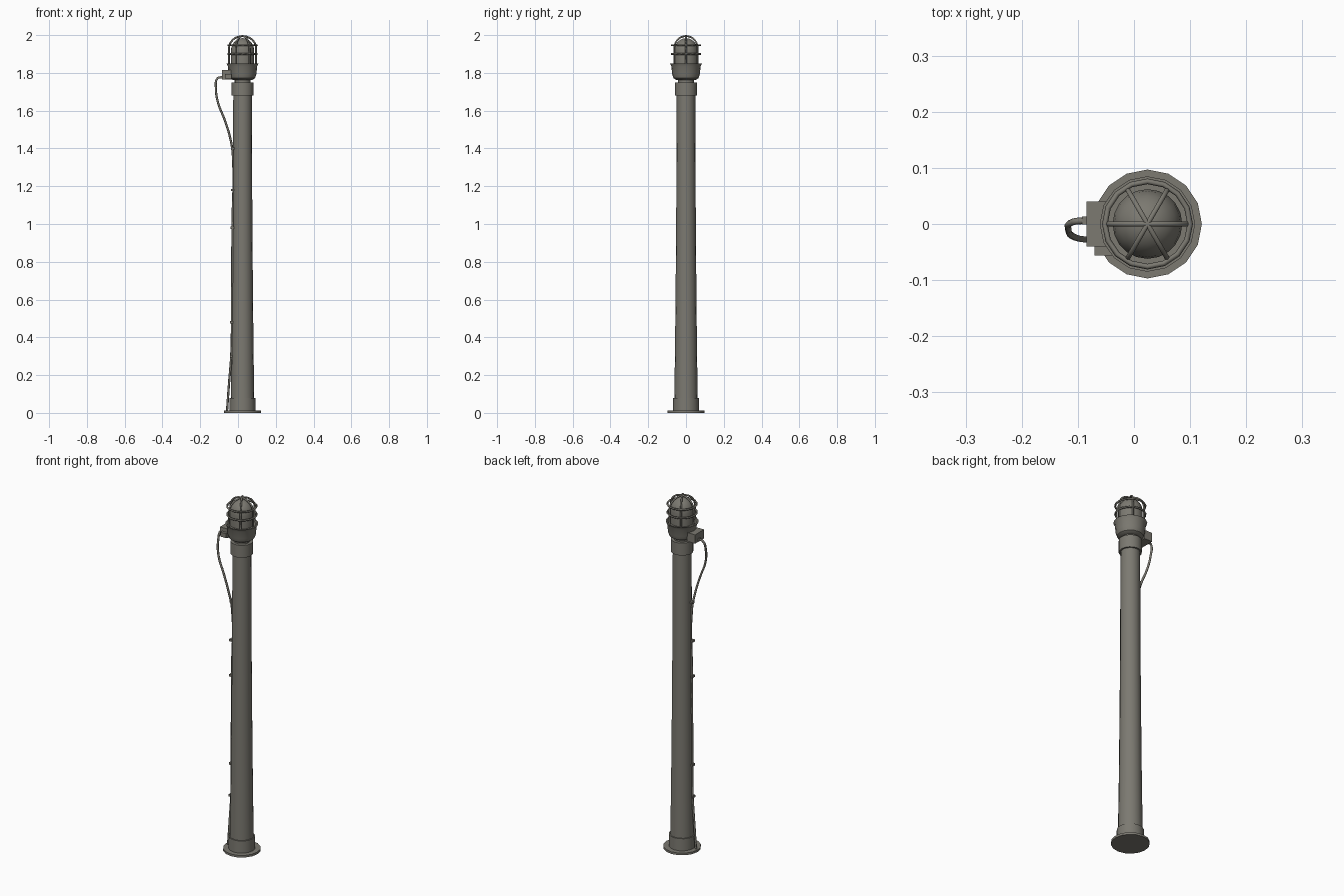
import bpy, bmesh, math
from mathutils import Vector

if "Cube" in bpy.data.objects:
    bpy.data.objects.remove(bpy.data.objects["Cube"])

CX = 0.024  # pole axis
grey = bpy.data.materials.new("weathered_grey")
grey.diffuse_color = (0.2, 0.192, 0.165, 1)
grey.use_nodes = True
grey.node_tree.nodes["Principled BSDF"].inputs["Base Color"].default_value = grey.diffuse_color


def finish(name, bm, smooth=True):
    bmesh.ops.recalc_face_normals(bm, faces=bm.faces)
    me = bpy.data.meshes.new(name)
    bm.to_mesh(me)
    bm.free()
    me.materials.append(grey)
    ob = bpy.data.objects.new(name, me)
    bpy.context.collection.objects.link(ob)
    if smooth:
        bpy.context.view_layer.objects.active = ob
        ob.select_set(True)
        bpy.ops.object.shade_smooth_by_angle(angle=math.radians(35))
        ob.select_set(False)
    return ob


def lathe(name, profile, n=16):
    """Revolve (radius, height) points about the pole axis, capped."""
    bm = bmesh.new()
    rings = [[bm.verts.new((CX + r * math.cos(2 * math.pi * i / n),
                            r * math.sin(2 * math.pi * i / n), z))
              for i in range(n)] for r, z in profile]
    for a, b in zip(rings, rings[1:]):
        for i in range(n):
            j = (i + 1) % n
            bm.faces.new((a[i], a[j], b[j], b[i]))
    bm.faces.new(rings[0][::-1])
    bm.faces.new(rings[-1])
    return finish(name, bm)


def box(name, lo, hi):
    bm = bmesh.new()
    bmesh.ops.create_cube(bm, size=1)
    lo, hi = Vector(lo), Vector(hi)
    for v in bm.verts:
        v.co = Vector([(lo[k] + hi[k]) / 2 + v.co[k] * (hi[k] - lo[k]) for k in range(3)])
    return finish(name, bm, False)


def tube(name, pts, r, cyclic=False, smooth_path=False):
    cu = bpy.data.curves.new(name, 'CURVE')
    cu.dimensions = '3D'
    cu.bevel_depth = r
    cu.bevel_resolution = 1
    cu.resolution_u = 4
    cu.use_fill_caps = True
    if smooth_path:
        sp = cu.splines.new('BEZIER')
        sp.bezier_points.add(len(pts) - 1)
        for p, co in zip(sp.bezier_points, pts):
            p.co = co
            p.handle_left_type = p.handle_right_type = 'AUTO'
    else:
        sp = cu.splines.new('POLY')
        sp.points.add(len(pts) - 1)
        for p, co in zip(sp.points, pts):
            p.co = (*co, 1)
    sp.use_cyclic_u = cyclic
    cu.materials.append(grey)
    ob = bpy.data.objects.new(name, cu)
    bpy.context.collection.objects.link(ob)
    return ob


# Base and pole
lathe("base_flange", [(0.097, 0), (0.097, 0.012)])
lathe("base_collar", [(0.069, 0.01), (0.068, 0.08)])
lathe("pole", [(0.062, 0.07), (0.058, 0.35), (0.055, 0.65), (0.052, 1.0), (0.049, 1.69)])
lathe("top_collar", [(0.058, 1.68), (0.058, 1.75)])
lathe("neck", [(0.042, 1.745), (0.042, 1.775)])

# Lamp holder with open rim
lathe("lamp_cup", [(0.052, 1.763), (0.066, 1.772), (0.074, 1.795), (0.077, 1.835),
                   (0.085, 1.85), (0.078, 1.85), (0.072, 1.845)])

# Glass dome
dome = [(0.062, 1.84), (0.062, 1.915)]
dome += [(0.062 * math.cos(a), 1.915 + 0.069 * math.sin(a))
         for a in [math.radians(d) for d in (18, 36, 54, 72, 86)]]
lathe("glass_dome", dome, 20)

# Wire cage: three arches crossing at the top and two rings
for k in range(3):
    a = k * math.pi / 3
    arch = [(-0.072, 1.845), (-0.072, 1.93)]
    arch += [(-0.072 * math.cos(t), 1.93 + 0.065 * math.sin(t))
             for t in [math.pi * i / 12 for i in range(1, 12)]]
    arch += [(0.072, 1.93), (0.072, 1.845)]
    tube(f"cage_arch_{k}", [(CX + s * math.cos(a), s * math.sin(a), z) for s, z in arch], 0.005)
for k, z in enumerate((1.9, 1.947)):
    tube(f"cage_ring_{k}", [(CX + 0.076 * math.cos(2 * math.pi * i / 16),
                             0.076 * math.sin(2 * math.pi * i / 16), z) for i in range(16)],
         0.005, cyclic=True)

# Junction box, its hinge lug and cable glands
box("junction_box", (-0.085, -0.04, 1.765), (-0.035, 0.04, 1.815))
box("box_lug", (-0.07, -0.056, 1.77), (-0.035, -0.038, 1.795))
box("box_gland", (-0.093, -0.001, 1.77), (-0.083, 0.013, 1.784))

# Cable: loops out of the box, then down the pole to the ground
tube("cable", [(-0.085, 0.006, 1.777), (-0.108, 0.004, 1.772), (-0.117, -0.01, 1.72),
               (-0.105, -0.024, 1.64), (-0.07, -0.028, 1.55), (-0.04, -0.025, 1.45),
               (-0.027, -0.015, 1.36), (-0.029, -0.012, 1.0), (-0.032, -0.01, 0.6),
               (-0.035, -0.008, 0.32), (-0.048, -0.006, 0.15), (-0.058, -0.006, 0.012)],
     0.006, smooth_path=True)
# Cable clips
for k, z in enumerate((0.3, 0.48, 0.98, 1.18, 1.4)):
    x = -0.036 + 0.004 * z
    box(f"cable_clip_{k}", (x - 0.007, -0.024, z - 0.006), (x + 0.02, 0.0, z + 0.006))
